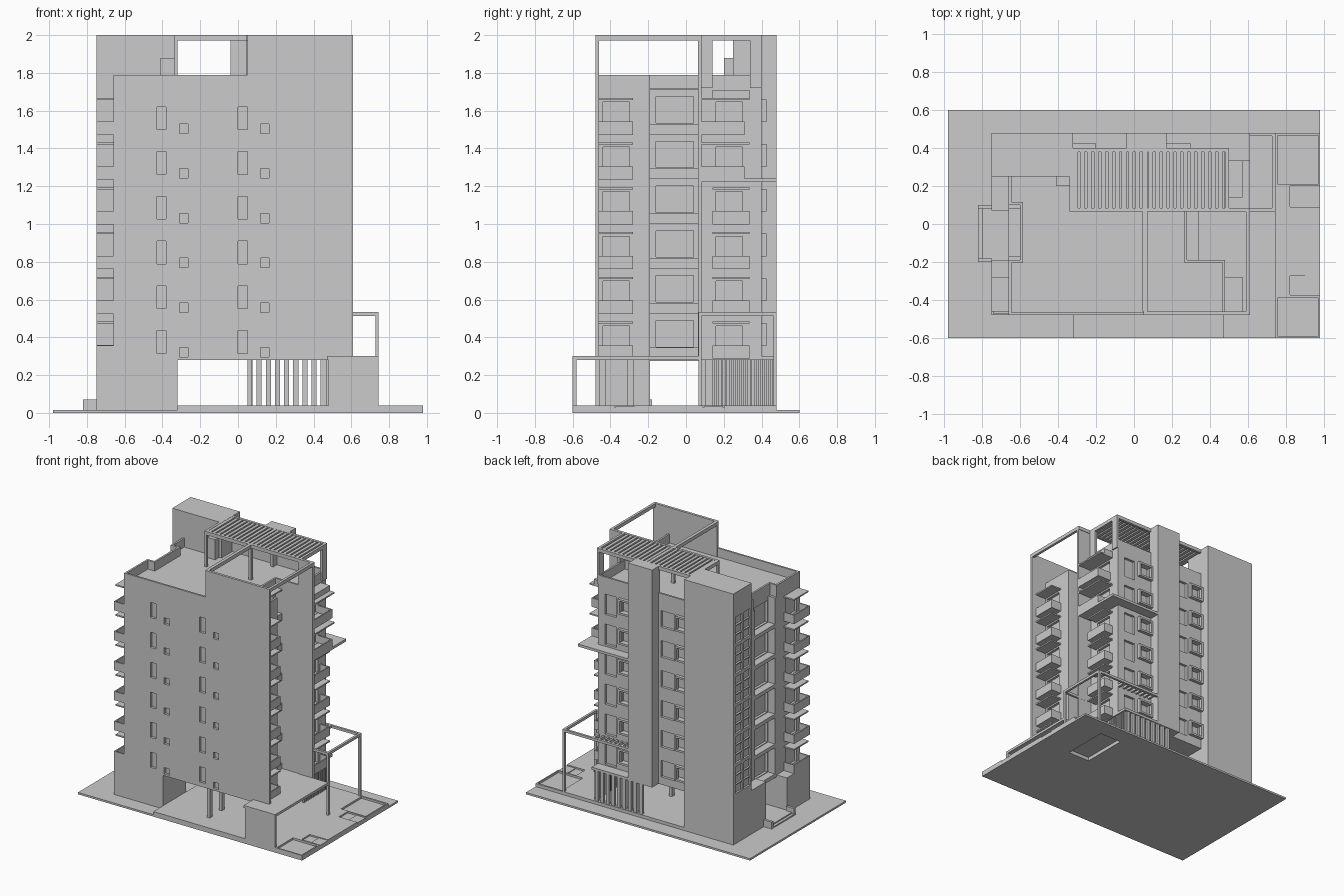
import bpy, bmesh

FLOOR = 0.237
FLOORS = range(6)


def add_box(bm, b):
    x0, x1, y0, y1, z0, z1 = b
    vs = [bm.verts.new((x, y, z)) for z in (z0, z1)
          for x, y in ((x0, y0), (x1, y0), (x1, y1), (x0, y1))]
    for f in ((3, 2, 1, 0), (4, 5, 6, 7), (0, 1, 5, 4), (1, 2, 6, 5), (2, 3, 7, 6), (3, 0, 4, 7)):
        bm.faces.new([vs[i] for i in f])


def finish(name, bm):
    me = bpy.data.meshes.new(name)
    bm.to_mesh(me)
    bm.free()
    ob = bpy.data.objects.new(name, me)
    bpy.context.collection.objects.link(ob)
    return ob


def boxes(name, items):
    """One object from boxes given as x0, x1, y0, y1, z0, z1."""
    bm = bmesh.new()
    for b in items:
        add_box(bm, b)
    return finish(name, bm)


def prism(name, pts, z0, z1):
    bm = bmesh.new()
    f = bm.faces.new([bm.verts.new((x, y, z0)) for x, y in pts])
    up = bmesh.ops.extrude_face_region(bm, geom=[f])['geom']
    for v in up:
        if isinstance(v, bmesh.types.BMVert):
            v.co.z = z1
    bmesh.ops.recalc_face_normals(bm, faces=bm.faces)
    return finish(name, bm)


def cut(ob, items):
    """Cut box recesses, apply, and remove the cutter."""
    cutter = boxes("cutter", items)
    cutter.hide_render = True
    m = ob.modifiers.new("recesses", 'BOOLEAN')
    m.operation, m.solver, m.object = 'DIFFERENCE', 'EXACT', cutter
    bpy.context.view_layer.objects.active = ob
    bpy.ops.object.modifier_apply(modifier=m.name)
    bpy.data.objects.remove(cutter)


def stack(items, floors=FLOORS):
    """Repeat boxes on every floor."""
    return [(a, b, c, d, e + FLOOR * k, f + FLOOR * k) for k in floors for a, b, c, d, e, f in items]


def tray(x0, x1, y0, y1, side, z=0.287, h=0.07):
    """Balcony tray: floor and three parapets; side is the outward x direction."""
    t = 0.01
    xo = (x1 - t, x1) if side > 0 else (x0, x0 + t)
    return [(x0, x1, y0, y1, z, z + 0.012), (*xo, y0, y1, z + 0.012, z + h),
            (x0, x1, y0, y0 + t, z + 0.012, z + h), (x0, x1, y1 - t, y1, z + 0.012, z + h)]


# site slab and raised paving with planters, steps and pool pit
plot = boxes("plot_slab", [(-0.98, 0.98, -0.6, 0.6, 0, 0.015)])
paving = boxes("raised_paving", [(-0.32, 0.98, -0.6, 0.48, 0.001, 0.04)])
cut(plot, [(0.52, 0.71, 0.09, 0.46, -0.1, 0.1)])
cut(paving, [(0.52, 0.71, 0.09, 0.46, -0.1, 0.028),
             (0.755, 0.97, 0.21, 0.465, 0.025, 0.1), (0.755, 0.97, -0.59, -0.39, 0.025, 0.1),
             (0.82, 1.0, 0.09, 0.2, 0.028, 0.1), (0.82, 1.0, -0.375, -0.275, 0.028, 0.1)])
boxes("path_steps", [(0.9, 0.98, y, y + 0.1, 0.02, 0.034) for y in (0.095, -0.372)])
boxes("entrance_steps", [(-0.82, -0.32, -0.19, 0.1, 0.01, 0.025), (-0.80, -0.32, -0.19, 0.1, 0.025, 0.035),
                         (-0.82, -0.75, -0.2, -0.18, 0.01, 0.07), (-0.82, -0.75, 0.08, 0.1, 0.01, 0.07)])

# main body with stepped footprint and recessed windows
plan = [(-0.66, -0.48), (0.48, -0.48), (0.48, -0.19), (0.28, -0.19), (0.28, 0.07), (0.49, 0.07),
        (0.49, 0.40), (-0.66, 0.40), (-0.66, 0.10), (-0.60, 0.10), (-0.60, -0.19), (-0.66, -0.19)]
body = prism("main_body", plan, 0.28, 1.72)
d = 0.02
front = [(x, x + 0.05, -0.5, -0.48 + d, 0.315, 0.435) for x in (-0.43, 0.0)]
front += [(x, x + 0.045, -0.5, -0.48 + d, 0.275 + 0.02, 0.345) for x in (-0.31, 0.12)]
back = [(-0.18, -0.06, 0.40 - d, 0.5, 0.34, 0.47), (-0.30, -0.2, 0.40 - d, 0.5, 0.37, 0.46),
        (0.19, 0.28, 0.40 - d, 0.5, 0.37, 0.46), (0.33, 0.43, 0.40 - d, 0.5, 0.31, 0.47)]
sides = [(0.48 - d, 0.6, -0.44, -0.30, 0.302, 0.46), (0.28 - d, 0.33, -0.16, 0.04, 0.35, 0.49),
         (0.49 - d, 0.6, 0.16, 0.30, 0.302, 0.46), (-0.7, -0.66 + d, -0.44, -0.30, 0.302, 0.46),
         (-0.64, -0.60 + d, -0.16, 0.07, 0.31, 0.48)]
cut(body, stack(front + back + sides))

# thin front wall: extends past the body and rises on the right
boxes("front_wall_wing", [(0.48, 0.61, -0.48, -0.46, 0.28, 2.0), (0.05, 0.48, -0.48, -0.46, 1.72, 2.0)])

# roof parapets follow the footprint
t = 0.015
boxes("roof_parapet", [
    (-0.66, 0.05, -0.48, -0.48 + t, 1.72, 1.79), (0.48 - t, 0.48, -0.46, -0.19, 1.72, 1.79),
    (0.28, 0.48, -0.19 - t, -0.19, 1.72, 1.79), (0.28 - t, 0.28, -0.19 - t, 0.07, 1.72, 1.79),
    (0.28 - t, 0.49, 0.07, 0.07 + t, 1.72, 1.79), (0.49 - t, 0.49, 0.07 + t, 0.40, 1.72, 1.79),
    (-0.32, 0.49 - t, 0.40 - t, 0.40, 1.72, 1.79), (-0.66, -0.66 + t, 0.10, 0.25, 1.72, 1.79),
    (-0.66, -0.60 + t, 0.10, 0.10 + t, 1.72, 1.79), (-0.60, -0.60 + t, -0.19, 0.10, 1.72, 1.79),
    (-0.66, -0.60 + t, -0.19 - t, -0.19, 1.72, 1.79), (-0.66, -0.66 + t, -0.48 + t, -0.19 - t, 1.72, 1.79)])
boxes("roof_service_box", [(-0.41, -0.34, 0.20, 0.25, 1.72, 1.88)])

# stair tower with glazed grid, and lift shaft at the back
tower = boxes("stair_tower", [(-0.75, -0.32, 0.25, 0.48, 0.01, 2.0)])
cut(tower, stack([(-0.8, -0.735, y, y + 0.085, 0.41 + 0.073 * r, 0.475 + 0.073 * r)
                  for y in (0.27, 0.37) for r in range(3)]))
boxes("lift_shaft", [(-0.04, 0.17, 0.385, 0.48, 0.28, 2.0)])

# ground floor rooms, columns, entrance canopy
boxes("ground_floor_rooms", [(-0.75, -0.32, -0.48, -0.19, 0.01, 0.29), (-0.75, -0.32, 0.07, 0.25, 0.01, 0.36)])
boxes("ground_columns", [(0.05, 0.075, y, y + 0.035, 0.04, 0.28) for y in (-0.46, -0.31, 0.07)])
boxes("side_canopy", [(0.47, 0.745, -0.6, 0.065, 0.28, 0.30), (0.28, 0.48, -0.2, 0.07, 0.28, 0.30),
                      (0.48, 0.745, -0.6, -0.58, 0.04, 0.28)])
boxes("ground_slat_screen", [(0.05 + 0.0485 * i, 0.077 + 0.0485 * i, 0.455, 0.475, 0.04, 0.28) for i in range(9)]
      + [(0.465, 0.48, 0.14 + 0.022 * i, 0.152 + 0.022 * i, 0.04, 0.28) for i in range(15)]
      + [(0.05, 0.49, 0.39, 0.48, 0.28, 0.30)])

# tall fin on the right side
boxes("side_fin", [(0.48, 0.61, 0.063, 0.082, 0.28, 2.0)])

# balconies with thin shade plates
plate = (0.472, 0.483)
boxes("front_right_balconies", stack(tray(0.48, 0.57, -0.46, -0.28, 1) + [(0.48, 0.57, -0.46, -0.28, *plate)]))
boxes("left_balconies", stack(tray(-0.75, -0.66, -0.48, -0.28, -1) + [(-0.75, -0.66, -0.46, -0.28, *plate)]))
boxes("back_right_balconies", stack(tray(0.49, 0.57, 0.14, 0.335, 1) + [(0.49, 0.57, 0.14, 0.335, *plate)], range(4)))
boxes("upper_right_balconies", stack(tray(0.49, 0.61, 0.082, 0.31, 1)
                                     + [(0.49, 0.61, 0.082, 0.335, *plate)], range(4, 6)))
boxes("upper_balcony_roof", [(0.49, 0.57, 0.14, 0.335, 1.66, 1.71)])
boxes("recess_ledges", stack([(0.28, 0.34, -0.19, 0.065, 0.29, 0.345)]) + [(0.28, 0.34, -0.19, 0.065, 1.71, 1.72)])
boxes("bay_frames", stack([(-0.66, -0.60, -0.19, 0.10, 0.275, 0.305), (-0.66, -0.60, -0.19, -0.17, 0.305, 0.512),
                           (-0.66, -0.60, 0.08, 0.10, 0.305, 0.512)]))

# projecting window surrounds on the back
hoods = []
for x0, x1 in ((-0.32, -0.20), (0.17, 0.30)):
    hoods += [(x0, x1, 0.40, 0.425, 0.46, 0.475), (x0, x1, 0.40, 0.425, 0.355, 0.37),
              (x0, x0 + 0.015, 0.40, 0.425, 0.37, 0.46), (x1 - 0.015, x1, 0.40, 0.425, 0.37, 0.46)]
boxes("back_window_frames", stack(hoods))

# mid-height slab wrapping the back right corner
boxes("mid_slab", [(0.49, 0.61, 0.065, 0.48, 1.222, 1.242), (0.17, 0.49, 0.40, 0.48, 1.222, 1.242)])

# low pergola frame over the right terrace
z0, z1 = 0.513, 0.533
boxes("terrace_pergola", [
    (0.49, 0.745, 0.065, 0.083, z0, z1), (0.17, 0.745, 0.462, 0.48, z0, z1), (0.727, 0.745, 0.083, 0.462, z0, z1),
    (0.727, 0.745, 0.065, 0.083, 0.04, z0), (0.727, 0.745, 0.462, 0.48, 0.04, z0),
    (0.475, 0.493, 0.40, 0.462, z0, z1)]
    + [(0.19 + 0.04 * i, 0.205 + 0.04 * i, 0.40, 0.462, z0, z1) for i in range(7)])

# roof frame and slatted pergola
z0, z1 = 1.972, 2.0
boxes("roof_frame", [
    (-0.34, 0.61, 0.065, 0.085, z0, z1), (0.045, 0.07, -0.46, 0.40, z0, z1), (0.59, 0.61, -0.46, 0.065, z0, z1),
    (-0.34, -0.32, 0.085, 0.40, z0, z1), (-0.32, 0.50, 0.38, 0.40, z0, z1), (0.48, 0.50, 0.085, 0.38, z0, z1)])
boxes("roof_frame_posts", [
    (-0.34, -0.32, 0.065, 0.085, 1.72, z0), (0.045, 0.07, 0.065, 0.085, 1.72, z0),
    (0.045, 0.07, 0.34, 0.40, 1.72, z0), (0.48, 0.50, 0.082, 0.14, 1.72, z0), (0.48, 0.50, 0.34, 0.40, 1.72, z0)])
boxes("roof_slats", [(x + 0.0365 * i, x + 0.024 + 0.0365 * i, 0.085, 0.38, 1.978, 1.998)
                     for x, n in ((-0.32, 10), (0.076, 11)) for i in range(n)])
